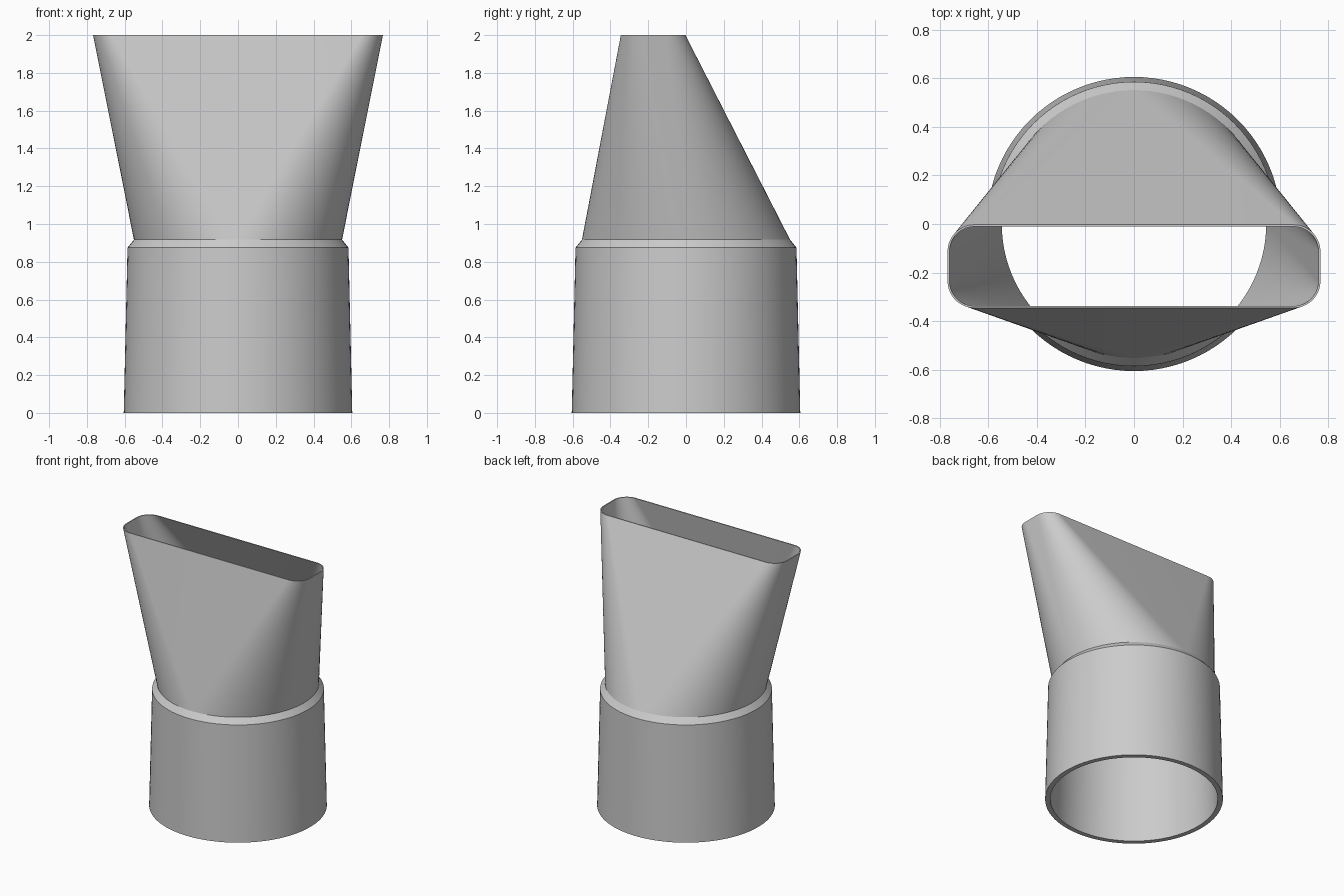
import bpy, bmesh
from math import sin, cos, pi

cube = bpy.data.objects.get("Cube")
if cube:
    bpy.data.objects.remove(cube, do_unlink=True)

STEPS = 24                      # segments per quarter turn
WALL = 0.008                    # nozzle wall thickness
SLOT_Y = -0.174                 # slot sits forward of the pipe axis
HALF_X, HALF_Y, CORNER = 0.767, 0.171, 0.11


def ring(bm, z, radius, cx=0, cy=0, y=0):
    """Four quarter arcs round the corner centres (+-cx, +-cy)."""
    verts = []
    for quarter, (sx, sy) in enumerate([(1, 1), (-1, 1), (-1, -1), (1, -1)]):
        for i in range(STEPS + 1):
            a = (quarter + i / STEPS) * pi / 2
            verts.append(bm.verts.new((sx * cx + radius * cos(a),
                                       y + sy * cy + radius * sin(a), z)))
    return verts


def slot(bm, z, inset):
    return ring(bm, z, CORNER - inset, HALF_X - CORNER, HALF_Y - CORNER, SLOT_Y)


bm = bmesh.new()
rings = [
    ring(bm, 0, 0.605),         # sleeve, outside
    ring(bm, 0.875, 0.585),     # start of the chamfered shoulder
    ring(bm, 0.917, 0.551),     # foot of the nozzle
    slot(bm, 2, 0),             # slot rim, outside
    slot(bm, 2, WALL),          # slot rim, inside
    ring(bm, 0.917, 0.544),     # nozzle foot, inside
    ring(bm, 0, 0.57),          # sleeve, inside
]

# Skin each ring to the next, the last closing back to the first
for low, high in zip(rings, rings[1:] + rings[:1]):
    for i in range(len(low)):
        j = (i + 1) % len(low)
        bm.faces.new((low[i], low[j], high[j], high[i]))

bmesh.ops.remove_doubles(bm, verts=bm.verts, dist=0.0002)
bmesh.ops.recalc_face_normals(bm, faces=bm.faces)

# Smooth round the walls, sharp along every ring
for f in bm.faces:
    f.smooth = True
for e in bm.edges:
    e.smooth = abs(e.verts[0].co.z - e.verts[1].co.z) > 0.001

mesh = bpy.data.meshes.new("slot_nozzle_adapter")
bm.to_mesh(mesh)
bm.free()

# Plain grey plastic
grey = bpy.data.materials.new("light_grey")
grey.use_nodes = True
colour = (0.6, 0.6, 0.6, 1)
grey.diffuse_color = colour
grey.node_tree.nodes["Principled BSDF"].inputs["Base Color"].default_value = colour
mesh.materials.append(grey)

adapter = bpy.data.objects.new("slot_nozzle_adapter", mesh)
bpy.context.collection.objects.link(adapter)
